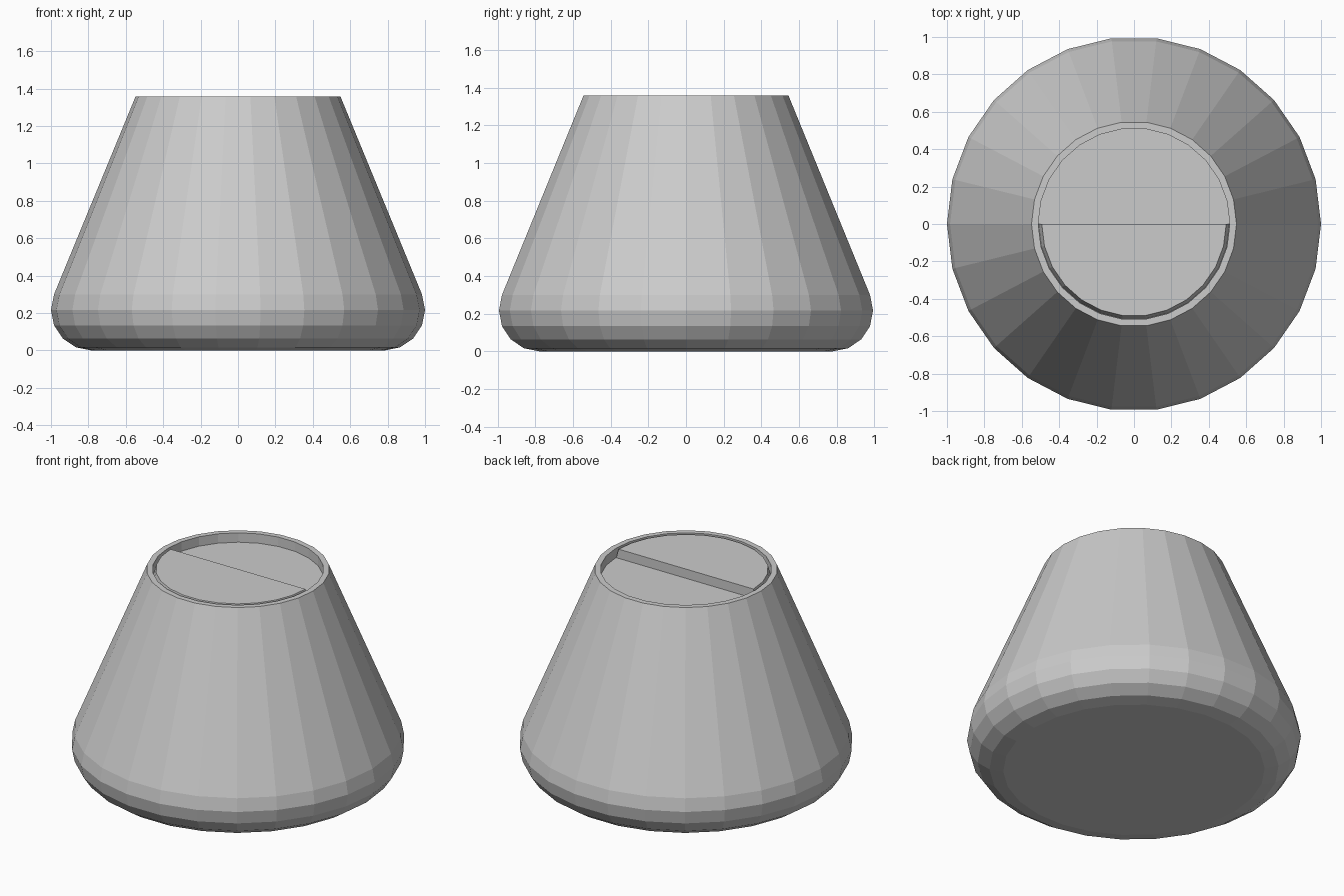
import bpy, bmesh
from math import cos, sin, tau, radians

if "Cube" in bpy.data.objects:
    bpy.data.objects.remove(bpy.data.objects["Cube"])

SIDES = 26
TOP, FLOOR = 1.357, 1.295


def ring(bm, r, z, count=SIDES, start=0.0, step=tau / SIDES):
    return [bm.verts.new((r * cos(start + i * step), r * sin(start + i * step), z))
            for i in range(count)]


def bridge(bm, a, b):
    n = len(a)
    for i in range(n):
        j = (i + 1) % n
        bm.faces.new((a[i], a[j], b[j], b[i]))


def finish(bm, name):
    bmesh.ops.recalc_face_normals(bm, faces=bm.faces)
    mesh = bpy.data.meshes.new(name)
    bm.to_mesh(mesh)
    bm.free()
    obj = bpy.data.objects.new(name, mesh)
    bpy.context.collection.objects.link(obj)
    return obj


# Body: rounded base, tapering side, narrow rim and recessed floor
R = 0.217
profile = [(1 - R + R * cos(radians(a)), R + R * sin(radians(a)))
           for a in (-90, -67.5, -45, -22.5, 0, 22.5)]
profile += [(0.548, TOP), (0.512, TOP), (0.512, FLOOR)]
bm = bmesh.new()
rings = [ring(bm, r, z) for r, z in profile]
for a, b in zip(rings, rings[1:]):
    bridge(bm, a, b)
bm.faces.new(rings[0])
bm.faces.new(rings[-1])
finish(bm, "body")

# Raised half disc filling the front half of the recess, sides tapering up
bm = bmesh.new()
half = SIDES // 2 + 1
low = ring(bm, 0.51, FLOOR, half, tau / 2)
high = ring(bm, 0.493, TOP - 0.001, half, tau / 2)
bridge(bm, low, high)
bm.faces.new(low)
bm.faces.new(high)
finish(bm, "half_disc_step")
